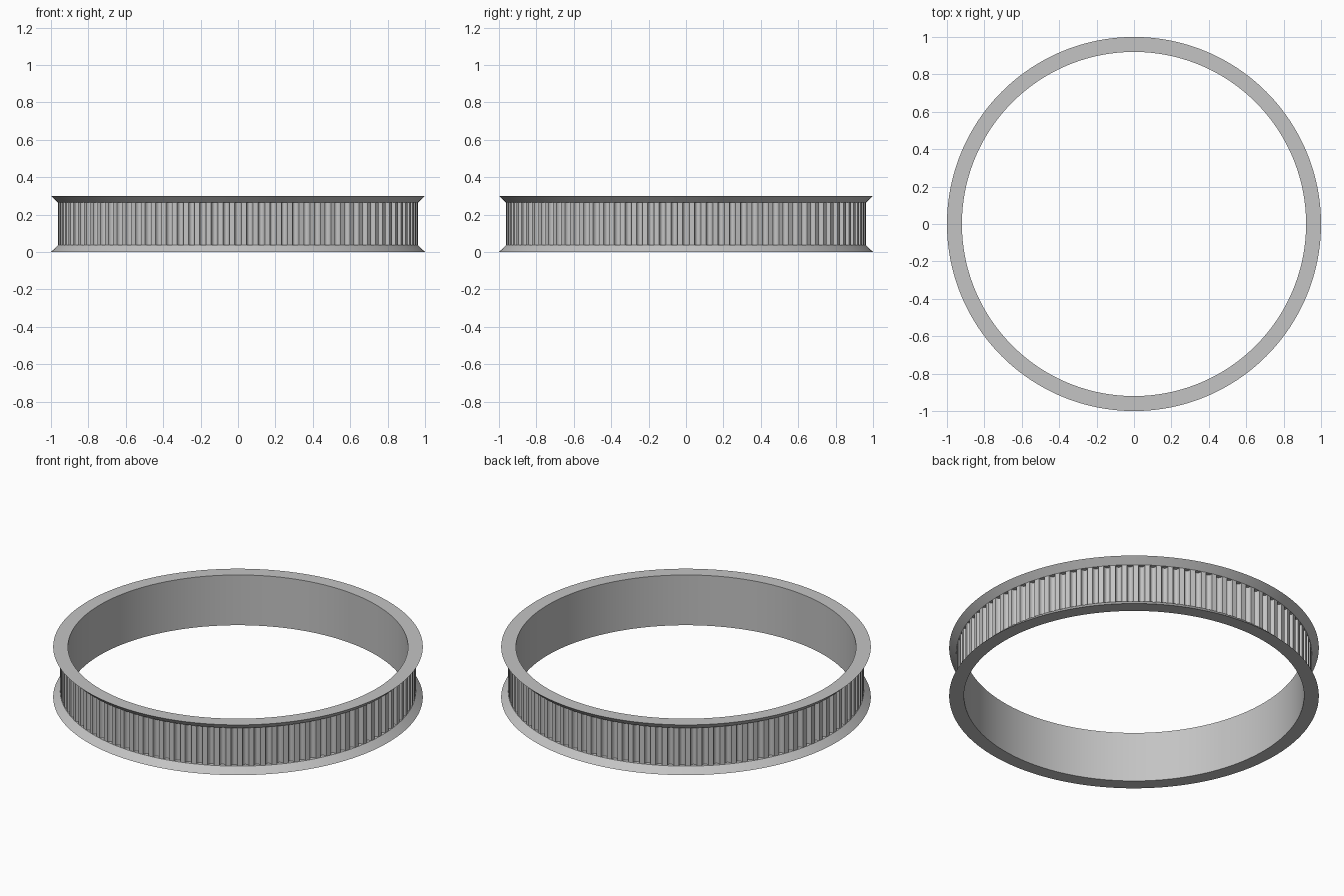
import bpy, bmesh, math

if "Cube" in bpy.data.objects:
    bpy.data.objects.remove(bpy.data.objects["Cube"])

HEIGHT = 0.30      # total height
BORE = 0.92        # inner radius
RIM = 1.0          # flange outer radius
LAND = 0.962       # radius over the teeth
ROOT = 0.938       # radius at the bottom of the grooves
LIP = 0.036        # flange thickness
TEETH = 96

gray = bpy.data.materials.new("light_gray")
gray.diffuse_color = (0.55, 0.55, 0.55, 1)
gray.use_nodes = True
gray.node_tree.nodes["Principled BSDF"].inputs["Base Color"].default_value = gray.diffuse_color


def sweep(name, rings, smooth_angle):
    """Join stacked closed rings of points with quads."""
    bm = bmesh.new()
    rows = [[bm.verts.new(p) for p in ring] for ring in rings]
    n = len(rows[0])
    for a, b in zip(rows, rows[1:]):
        for j in range(n):
            k = (j + 1) % n
            bm.faces.new((a[j], a[k], b[k], b[j]))
    mesh = bpy.data.meshes.new(name)
    bm.to_mesh(mesh)
    bm.free()
    mesh.materials.append(gray)
    obj = bpy.data.objects.new(name, mesh)
    bpy.context.collection.objects.link(obj)
    bpy.ops.object.select_all(action='DESELECT')
    obj.select_set(True)
    bpy.context.view_layer.objects.active = obj
    bpy.ops.object.shade_smooth_by_angle(angle=math.radians(smooth_angle))
    return obj


def circle(r, z, n=192):
    return [(r * math.cos(math.tau * j / n), r * math.sin(math.tau * j / n), z)
            for j in range(n)]


def toothed_ring(z):
    """Flat lands with rounded grooves between them."""
    pitch = math.tau / TEETH
    half = 0.28 * pitch
    pts = []
    for t in range(TEETH):
        for i in range(9):
            u = -math.cos(math.pi * i / 8)
            r = LAND - (LAND - ROOT) * math.sqrt(max(0.0, 1 - u * u))
            a = t * pitch + u * half
            pts.append((r * math.cos(a), r * math.sin(a), z))
    return pts


# Smooth inner wall
sweep("bore_wall", [circle(BORE, HEIGHT), circle(BORE, 0)], 30)

# Bevelled flanges, the upper one mirroring the lower one
profile = [(BORE, 0), (RIM, 0), (LAND, LIP), (ROOT - 0.006, LIP)]
sweep("lower_flange", [circle(r, z) for r, z in profile], 30)
sweep("upper_flange", [circle(r, HEIGHT - z) for r, z in reversed(profile)], 30)

# Grooved band between the flanges
sweep("toothed_band", [toothed_ring(LIP), toothed_ring(HEIGHT - LIP)], 35)
